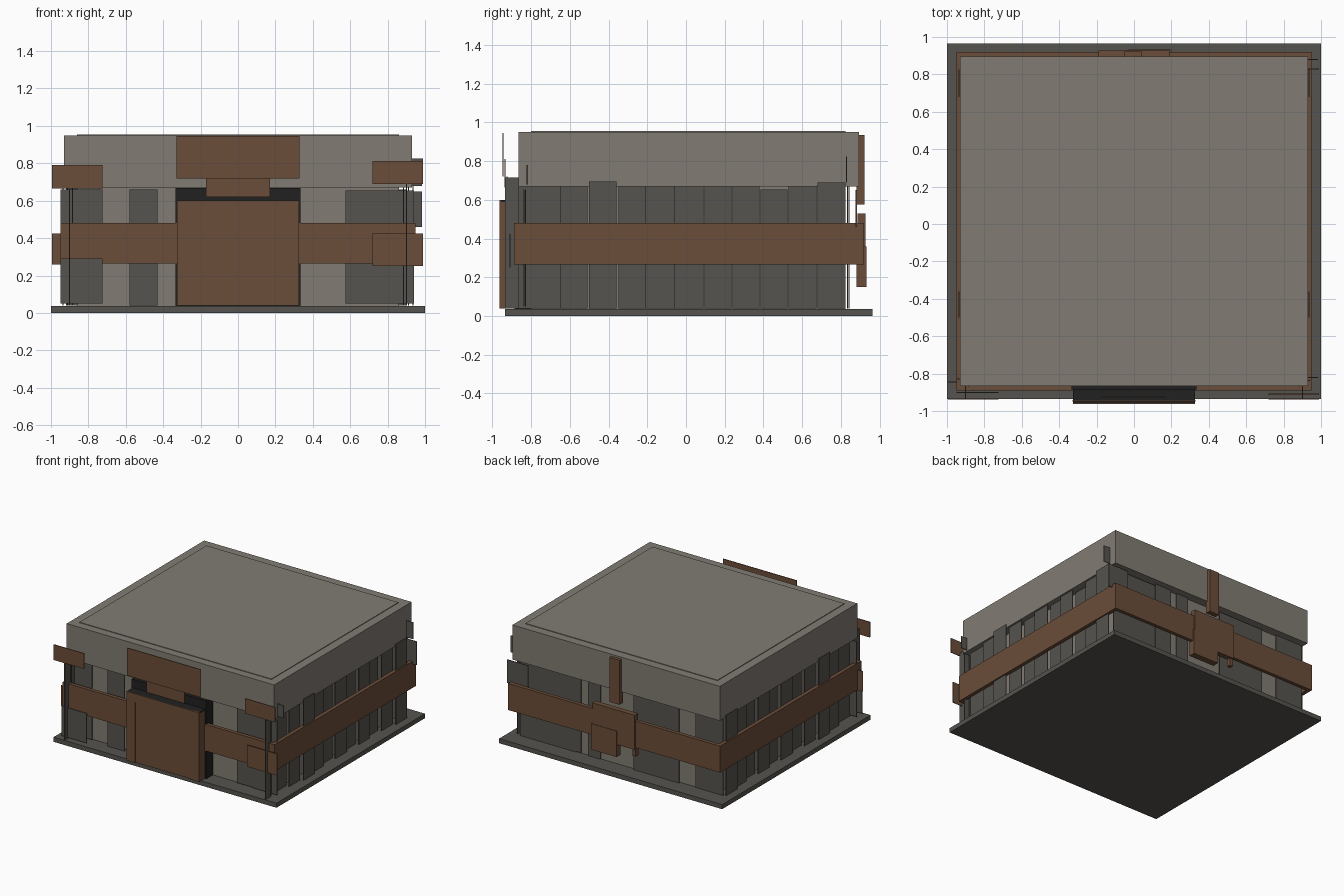
import bpy

old = bpy.data.objects.get("Cube")
if old:
    bpy.data.objects.remove(old, do_unlink=True)


def material(name, rgb):
    m = bpy.data.materials.new(name)
    m.use_nodes = True
    m.diffuse_color = (*rgb, 1)
    m.node_tree.nodes["Principled BSDF"].inputs["Base Color"].default_value = (*rgb, 1)
    return m


STONE = material("pale stone", (0.22, 0.2, 0.172))
SLATE = material("dark slate", (0.093, 0.087, 0.077))
RUST = material("rusty brown", (0.147, 0.075, 0.041))
BLACK = material("soot black", (0.015, 0.015, 0.015))
T = 0.003  # half thickness of sheet parts


def box(name, x, y, z, mat):
    """Box spanning the three (low, high) ranges."""
    bpy.ops.mesh.primitive_cube_add(size=1)
    ob = bpy.context.object
    ob.name = name
    ob.data.name = name
    spans = (x, y, z)
    for v in ob.data.vertices:
        v.co = [a + (b - a) * (c + 0.5) for c, (a, b) in zip(v.co, spans)]
    ob.data.materials.append(mat)
    return ob


def sheet_y(name, x, y, z, mat):
    """Thin sheet facing front and back."""
    return box(name, x, (y - T, y + T), z, mat)


def sheet_x(name, x, y, z, mat):
    """Thin sheet facing the sides."""
    return box(name, (x - T, x + T), y, z, mat)


# Base, body and heavy roof
box("base_slab", (-1, 1), (-0.935, 0.965), (0, 0.037), SLATE)
box("body", (-0.86, 0.86), (-0.8, 0.825), (0.03, 0.955), STONE)
box("roof", (-0.93, 0.93), (-0.865, 0.895), (0.67, 0.95), STONE)

# Brown band running round the walls
band_z = (0.265, 0.48)
box("front_band", (-0.95, 0.95), (-0.89, -0.86), band_z, RUST)
box("back_band", (-0.95, 0.95), (0.89, 0.92), band_z, RUST)
for side, s in (("left", 1), ("right", -1)):
    box(side + "_band", sorted((0.92 * s, 0.95 * s)), (-0.89, 0.92), band_z, RUST)

# Side wall sheets: y start, y end, top, bottom
SIDE = [(-0.87, -0.65, 0.67, 0.04), (-0.65, -0.51, 0.67, 0.04),
        (-0.5, -0.36, 0.695, 0.04), (-0.35, -0.21, 0.67, 0.04),
        (-0.21, -0.06, 0.67, 0.04), (-0.06, 0.09, 0.67, 0.04),
        (0.095, 0.235, 0.67, 0.04), (0.24, 0.38, 0.67, 0.04),
        (0.385, 0.525, 0.655, 0.04), (0.53, 0.675, 0.67, 0.04),
        (0.68, 0.825, 0.69, 0.04)]
for side, s in (("left", 1), ("right", -1)):
    for i, (a, b, top, low) in enumerate(SIDE):
        depth = 0.912 if i % 2 else 0.885
        if top > 0.67:
            depth = 0.936
        sheet_x(f"{side}_wall_sheet_{i}", depth * s, (a, b), (low, top), SLATE)
    # Narrow corner post at the front
    sheet_x(side + "_corner_post", 0.9 * s, (-0.935, -0.865), (0.04, 0.715), SLATE)

# Front wall sheets
for i, (a, b, low, top) in enumerate([(-0.95, -0.725, 0.05, 0.66),
                                      (-0.58, -0.43, 0.04, 0.66),
                                      (0.575, 0.9, 0.05, 0.655),
                                      (0.72, 0.94, 0.05, 0.655)]):
    sheet_y(f"front_wall_sheet_{i}", (a, b), -0.83 - 0.007 * (i % 2), (low, top), SLATE)
sheet_y("front_lower_sheet", (-0.95, -0.725), -0.9, (0.05, 0.29), SLATE)

# Back wall sheets
for i, (a, b, low, top) in enumerate([(0.4, 0.9, 0.04, 0.66),
                                      (0.35, 0.5, 0.05, 0.67),
                                      (0.18, 0.29, 0.04, 0.67),
                                      (-0.53, -0.12, 0.04, 0.66),
                                      (-0.92, -0.67, 0.04, 0.67)]):
    sheet_y(f"back_wall_sheet_{i}", (a, b), 0.835 + 0.008 * (i % 2), (low, top), SLATE)
sheet_y("back_corner_sheet", (0.8, 0.985), 0.88, (0.46, 0.65), SLATE)
sheet_y("back_roof_tab", (0.9, 0.99), 0.83, (0.69, 0.825), SLATE)
sheet_y("front_roof_tab", (0.9, 0.985), -0.82, (0.68, 0.78), SLATE)

# Brown patches nailed over the front corners
sheet_y("upper_right_patch", (-0.995, -0.725), -0.935, (0.665, 0.79), RUST)
sheet_y("lower_right_patch", (-0.995, -0.725), -0.845, (0.26, 0.425), RUST)
sheet_y("upper_left_patch", (0.72, 0.99), -0.935, (0.69, 0.812), RUST)
sheet_y("lower_left_patch", (0.72, 0.99), -0.91, (0.25, 0.425), RUST)

# Doorway, door with framed panel, sign boards
box("doorway", (-0.335, 0.335), (-0.885, -0.79), (0.037, 0.668), BLACK)
box("door", (-0.325, 0.325), (-0.955, -0.88), (0.04, 0.59), RUST)
box("door_cap", (-0.325, 0.325), (-0.957, -0.865), (0.59, 0.6), BLACK)
for s in (-1, 1):
    box("door_side_frame", sorted((0.25 * s, 0.325 * s)), (-0.963, -0.95), (0.04, 0.6), RUST)
box("door_top_frame", (-0.25, 0.25), (-0.963, -0.95), (0.53, 0.6), RUST)
sheet_y("sign_board", (-0.33, 0.33), -0.945, (0.72, 0.945), RUST)
sheet_y("small_sign", (-0.17, 0.17), -0.925, (0.62, 0.72), RUST)

# Brown boards on the back
box("back_post", (-0.05, 0.04), (0.88, 0.922), (0.575, 0.935), RUST)
box("back_plate", (-0.19, 0.19), (0.885, 0.928), (0.25, 0.53), RUST)
box("back_lower_plate", (-0.03, 0.2), (0.88, 0.932), (0.15, 0.36), RUST)
box("back_strut", (-0.19, -0.16), (0.88, 0.915), (0.19, 0.3), RUST)
